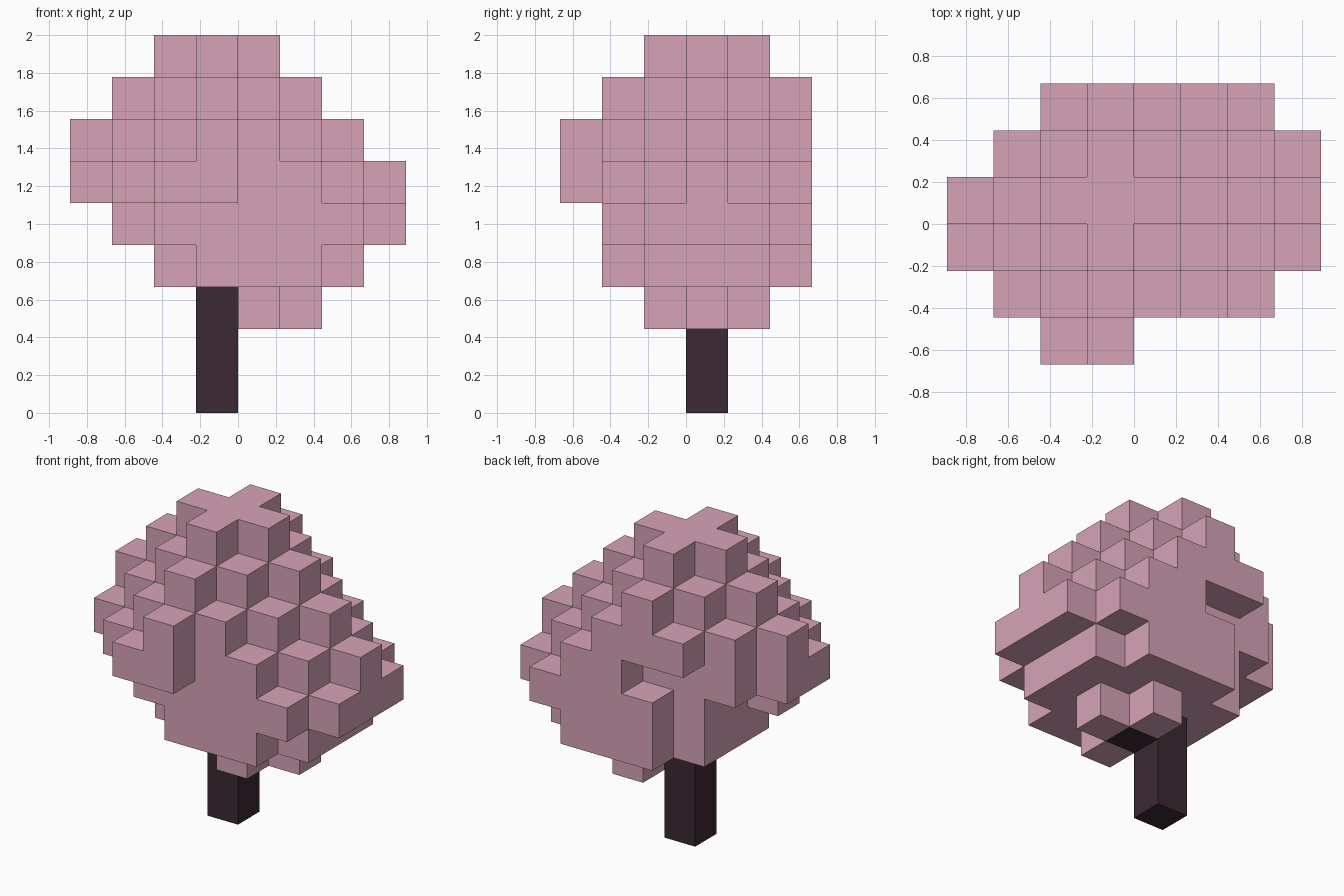
import bpy
import bmesh
from mathutils import Vector

default = bpy.data.objects.get("Cube")
if default:
    bpy.data.objects.remove(default, do_unlink=True)

S = 2 / 9                       # block size
ORIGIN = Vector((4, 3, 0))      # grid point placed at the world origin
LAST_ROW = 5                    # rearmost row of blocks


def make_material(name, rgb):
    mat = bpy.data.materials.new(name)
    mat.use_nodes = True
    colour = (*rgb, 1)
    mat.diffuse_color = colour
    bsdf = mat.node_tree.nodes["Principled BSDF"]
    bsdf.inputs["Base Color"].default_value = colour
    bsdf.inputs["Roughness"].default_value = 1
    return mat


def layer(z, spans):
    """Blocks of one layer, given as {row: (first, last)}."""
    return {(x, y, z) for y, (a, b) in spans.items() for x in range(a, b + 1)}


def diamond(z, radius, cx=3, cy=3):
    """Diamond of blocks, cut flat behind the last row."""
    return {(cx + dx, cy + dy, z)
            for dx in range(-radius, radius + 1)
            for dy in range(-radius, radius + 1)
            if abs(dx) + abs(dy) <= radius and cy + dy <= LAST_ROW}


def build_blocks(name, cells, solid, mat):
    """Joins blocks into one mesh, keeping only the exposed faces."""
    bm = bmesh.new()
    for cell in sorted(cells):
        for axis in range(3):
            for side in (0, 1):
                step = [0, 0, 0]
                step[axis] = 2 * side - 1
                if tuple(c + d for c, d in zip(cell, step)) in solid:
                    continue
                corners = []
                for u, v in ((0, 0), (1, 0), (1, 1), (0, 1)):
                    p = Vector(cell)
                    p[axis] += side
                    p[(axis + 1) % 3] += u
                    p[(axis + 2) % 3] += v
                    corners.append(bm.verts.new((p - ORIGIN) * S))
                bm.faces.new(corners if side else corners[::-1])
    bmesh.ops.remove_doubles(bm, verts=bm.verts[:], dist=S / 100)
    mesh = bpy.data.meshes.new(name)
    bm.to_mesh(mesh)
    bm.free()
    mesh.materials.append(mat)
    obj = bpy.data.objects.new(name, mesh)
    bpy.context.collection.objects.link(obj)


# Trunk: a straight post with one block stepping sideways under the crown
trunk = {(3, 3, z) for z in range(3)} | {(4, 3, 2)}

# Crown underside: small cross, then a rounded square, then wider layers
crown = diamond(2, 1, cx=4)
crown |= layer(3, {1: (3, 5), 2: (2, 6), 3: (2, 6), 4: (2, 6), 5: (3, 5)})
crown |= layer(4, {1: (2, 6), 2: (1, 7), 3: (2, 7), 4: (2, 7), 5: (3, 6)})
crown |= layer(5, {0: (2, 3), 1: (1, 5), 2: (0, 6),
                   3: (0, 7), 4: (1, 6), 5: (4, 5)})

# Crown top: stepped pyramid of diamonds
for z in (6, 7, 8):
    crown |= diamond(z, 9 - z)
crown -= trunk

leaf_pink = make_material("dusty pink", (0.68, 0.37, 0.48))
bark_dark = make_material("dark bark", (0.044, 0.022, 0.033))

solid = trunk | crown
build_blocks("trunk", trunk, solid, bark_dark)
build_blocks("crown", crown, solid, leaf_pink)
